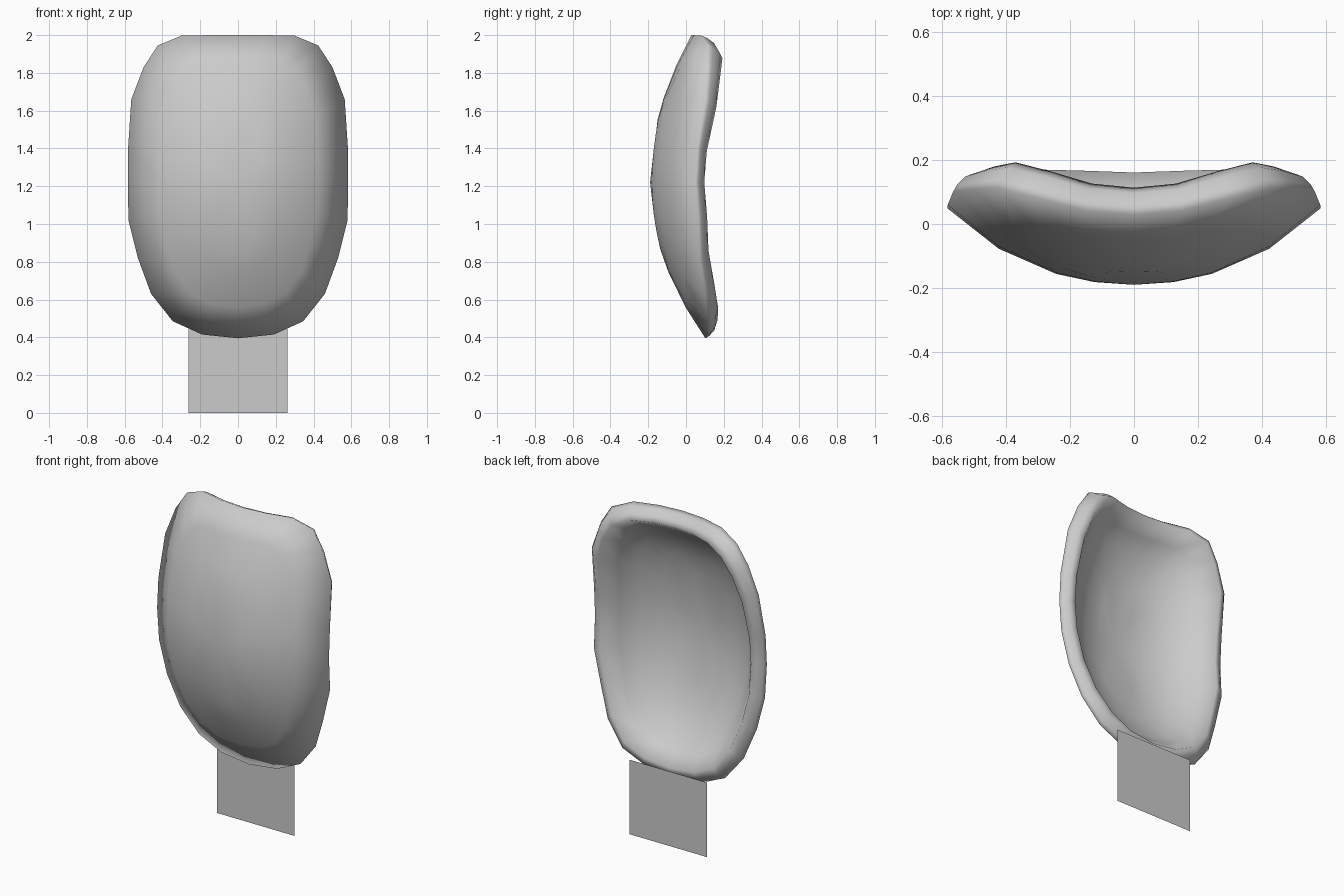
import bpy
import bmesh

cube = bpy.data.objects.get("Cube")
if cube:
    bpy.data.objects.remove(cube, do_unlink=True)

# Single flat colour
grey = bpy.data.materials.new("light_grey")
grey.use_nodes = True
colour = (0.6, 0.6, 0.6, 1)
grey.diffuse_color = colour
grey.node_tree.nodes["Principled BSDF"].inputs["Base Color"].default_value = colour

MID_Z = 1.22
# Right half of the outline (x, z), top centre to bottom centre
HALF = [(0, 2.0), (0.15, 2.0), (0.3, 1.997), (0.425, 1.945), (0.5, 1.83),
        (0.565, 1.66), (0.582, 1.4), (0.583, 1.22), (0.58, 1.02), (0.53, 0.82),
        (0.46, 0.63), (0.345, 0.485), (0.19, 0.415), (0, 0.395)]
OUTLINE = HALF + [(-x, z) for x, z in HALF[-2:0:-1]]


def bulge(x, z):
    """Depth of the domed front surface."""
    dz = z - MID_Z
    bend = 0.36 if dz > 0 else 0.43
    return -0.19 + 0.55 * x**2 + 0.45 * x**4 + bend * dz**2


def lip_height(z):
    """The lip stands taller towards the ends, most of all at the top."""
    dz = z - MID_Z
    return 0.048 + (0.06 if dz > 0 else 0.015) * dz**2


def finish(bm, name):
    bmesh.ops.recalc_face_normals(bm, faces=bm.faces)
    mesh = bpy.data.meshes.new(name)
    bm.to_mesh(mesh)
    bm.free()
    mesh.materials.append(grey)
    obj = bpy.data.objects.new(name, mesh)
    bpy.context.collection.objects.link(obj)
    return obj


def inset(x, z, d):
    """Move an outline point inwards by about d on every side."""
    return x * (1 - d / 0.583), MID_Z + (z - MID_Z) * (1 - d / 0.8)


def dome_ring(bm, d, offset):
    """Inset outline laid on the dome."""
    points = [inset(x, z, d) for x, z in OUTLINE]
    return [bm.verts.new((x, bulge(x, z) + offset, z)) for x, z in points]


def lip_ring(bm, d, rise):
    """Inset outline raised behind the dome's edge."""
    verts = []
    for x, z in OUTLINE:
        px, pz = inset(x, z, d)
        verts.append(bm.verts.new((px, bulge(x, z) + rise * lip_height(z), pz)))
    return verts


# Curved shell: front dome, wide rounded lip, hollow back
THICK = 0.026
bm = bmesh.new()
rings = [dome_ring(bm, d, 0) for d in (0.46, 0.34, 0.16, 0)]
rings += [lip_ring(bm, d, r) for d, r in ((0.012, 0.35), (0.04, 0.8), (0.075, 1))]
rings += [dome_ring(bm, d, o) for d, o in ((0.14, 0.07), (0.21, 0.035), (0.34, THICK), (0.46, THICK))]
count = len(OUTLINE)
for a, b in zip(rings, rings[1:]):
    for i in range(count):
        j = (i + 1) % count
        bm.faces.new((a[i], a[j], b[j], b[i]))
for loop, offset in ((rings[0], 0), (rings[-1], THICK)):
    hub = bm.verts.new((0, bulge(0, MID_Z) + offset, MID_Z))
    for i in range(count):
        bm.faces.new((hub, loop[i], loop[(i + 1) % count]))
shell = finish(bm, "curved_shell")
for face in shell.data.polygons:
    face.use_smooth = True

# Flat mounting tab below the shell
bm = bmesh.new()
corners = [(-0.263, 0), (0.263, 0), (0.263, 0.457), (-0.263, 0.457)]
bm.faces.new([bm.verts.new((x, 0.171, z)) for x, z in corners])
finish(bm, "mounting_tab")
